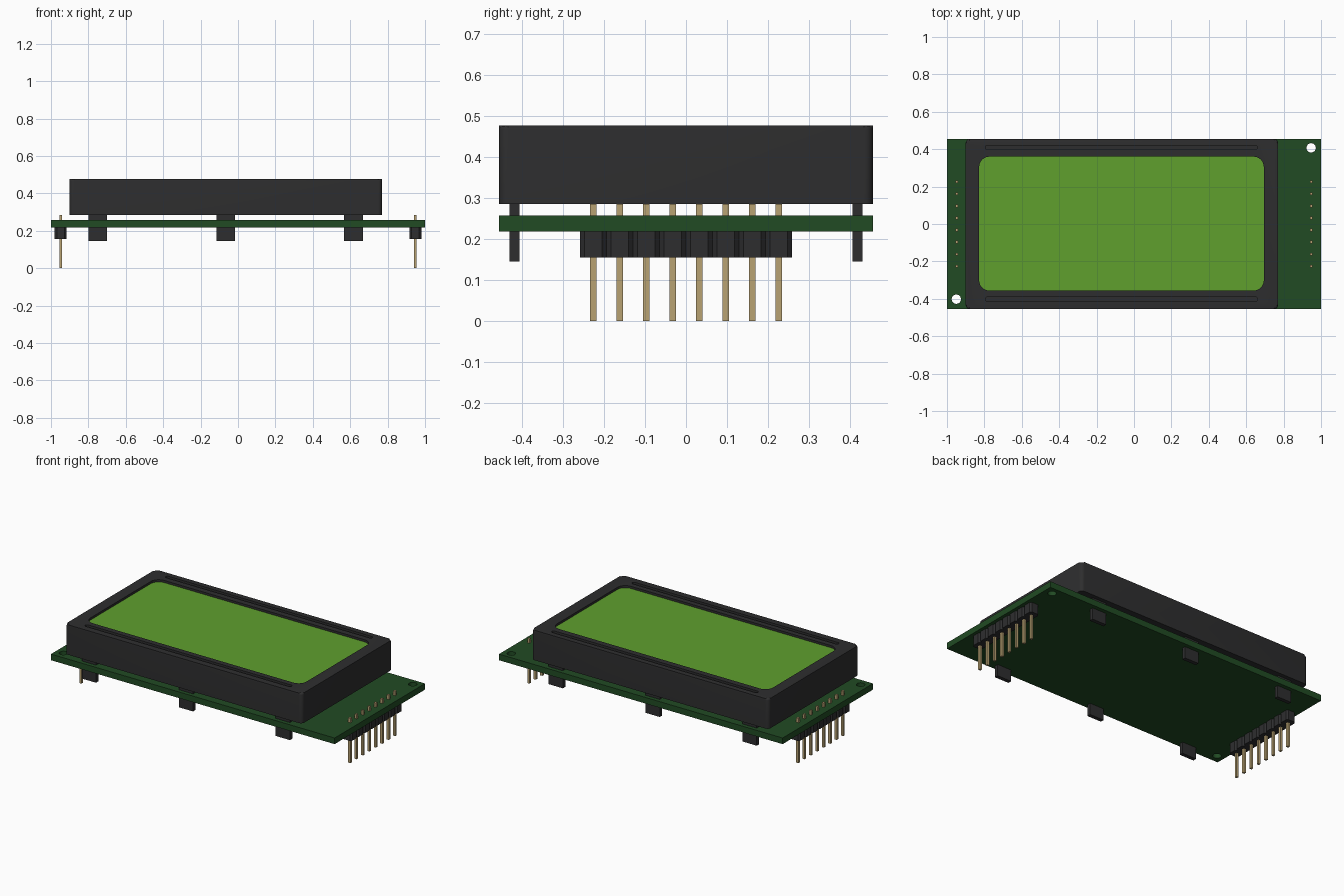
import bpy, bmesh, math

if "Cube" in bpy.data.objects:
    bpy.data.objects.remove(bpy.data.objects["Cube"], do_unlink=True)


def material(name, rgb):
    m = bpy.data.materials.new(name)
    m.use_nodes = True
    m.diffuse_color = (*rgb, 1)
    bsdf = m.node_tree.nodes["Principled BSDF"]
    bsdf.inputs["Base Color"].default_value = (*rgb, 1)
    bsdf.inputs["Roughness"].default_value = 0.6
    return m


BLACK = material("black plastic", (0.027, 0.027, 0.028))
BOARD = material("board green", (0.015, 0.070, 0.017))
SCREEN = material("screen green", (0.115, 0.350, 0.027))
GOLD = material("pin gold", (0.48, 0.36, 0.17))


def rounded(x0, x1, y0, y1, r, steps=6):
    """Outline of a rectangle with rounded (steps=1: chamfered) corners."""
    corners = [(x1 - r, y1 - r), (x0 + r, y1 - r), (x0 + r, y0 + r), (x1 - r, y0 + r)]
    pts = []
    for q, (cx, cy) in enumerate(corners):
        for i in range(steps + 1):
            a = math.pi / 2 * (q + i / steps)
            pts.append((cx + r * math.cos(a), cy + r * math.sin(a)))
    return pts


def rect(cx, cy, w, d):
    return [(cx - w / 2, cy - d / 2), (cx + w / 2, cy - d / 2),
            (cx + w / 2, cy + d / 2), (cx - w / 2, cy + d / 2)]


def circle(cx, cy, r, n=24):
    return [(cx + r * math.cos(2 * math.pi * i / n), cy + r * math.sin(2 * math.pi * i / n))
            for i in range(n)]


def prisms(name, outlines, z0, z1, mat, top_bevel=0):
    """One object made of outlines extruded from z0 to z1."""
    bm = bmesh.new()
    for pts in outlines:
        low = [bm.verts.new((x, y, z0)) for x, y in pts]
        high = [bm.verts.new((x, y, z1)) for x, y in pts]
        bm.faces.new(low[::-1])
        bm.faces.new(high)
        n = len(pts)
        for i in range(n):
            j = (i + 1) % n
            bm.faces.new((low[i], low[j], high[j], high[i]))
    if top_bevel:
        rim = [e for e in bm.edges if all(abs(v.co.z - z1) < 1e-5 for v in e.verts)]
        bmesh.ops.bevel(bm, geom=rim, offset=top_bevel, segments=3, profile=0.5,
                        affect='EDGES')
    bmesh.ops.recalc_face_normals(bm, faces=bm.faces)
    mesh = bpy.data.meshes.new(name)
    bm.to_mesh(mesh)
    bm.free()
    mesh.materials.append(mat)
    ob = bpy.data.objects.new(name, mesh)
    bpy.context.collection.objects.link(ob)
    return ob


def activate(ob):
    bpy.ops.object.select_all(action='DESELECT')
    ob.select_set(True)
    bpy.context.view_layer.objects.active = ob


def cut(ob, outlines, z0, z1, mat):
    cutter = prisms("cutter", outlines, z0, z1, mat)
    cutter.hide_render = True
    mod = ob.modifiers.new("cut", 'BOOLEAN')
    mod.operation = 'DIFFERENCE'
    mod.solver = 'EXACT'
    mod.object = cutter
    activate(ob)
    bpy.ops.object.modifier_apply(modifier=mod.name)
    bpy.data.objects.remove(cutter, do_unlink=True)


def smooth(ob):
    activate(ob)
    bpy.ops.object.shade_smooth_by_angle(angle=math.radians(35))


# Circuit board with two mounting holes in opposite corners
board = prisms("circuit_board", [rect(0, 0, 2, 0.91)], 0.218, 0.257, BOARD)
cut(board, [circle(0.947, 0.407, 0.025), circle(-0.95, -0.402, 0.025)], 0.15, 0.35, BOARD)
smooth(board)

# Display bezel with recessed window and two long grooves
bezel = prisms("bezel", [rounded(-0.9, 0.77, -0.455, 0.455, 0.022)],
               0.285, 0.476, BLACK, top_bevel=0.01)
window = rounded(-0.828, 0.694, -0.356, 0.36, 0.055, 8)
grooves = [rounded(-0.795, 0.66, y - 0.012, y + 0.012, 0.0115) for y in (-0.402, 0.409)]
cut(bezel, [window] + grooves, 0.457, 0.55, BLACK)
smooth(bezel)

# Screen panel on the window floor
prisms("screen", [window], 0.455, 0.462, SCREEN)

# Bezel tabs passing through the board
tabs = [rect(x, y, 0.1, 0.024) for x in (-0.75, -0.066, 0.617) for y in (-0.418, 0.418)]
prisms("bezel_tabs", tabs, 0.145, 0.29, BLACK)

# Pin headers on both ends: eight chamfered blocks with square pins
PITCH = 0.0645
rows = [(i - 3.5) * PITCH for i in range(8)]
for side, x in (("left", 0.948), ("right", -0.948)):
    h = PITCH / 2
    blocks = [rounded(x - 0.032, x + 0.032, y - h, y + h, 0.011, 1) for y in rows]
    prisms(side + "_header", blocks, 0.155, 0.218, BLACK)
    prisms(side + "_pins", [rect(x, y, 0.015, 0.015) for y in rows], 0, 0.285, GOLD)
